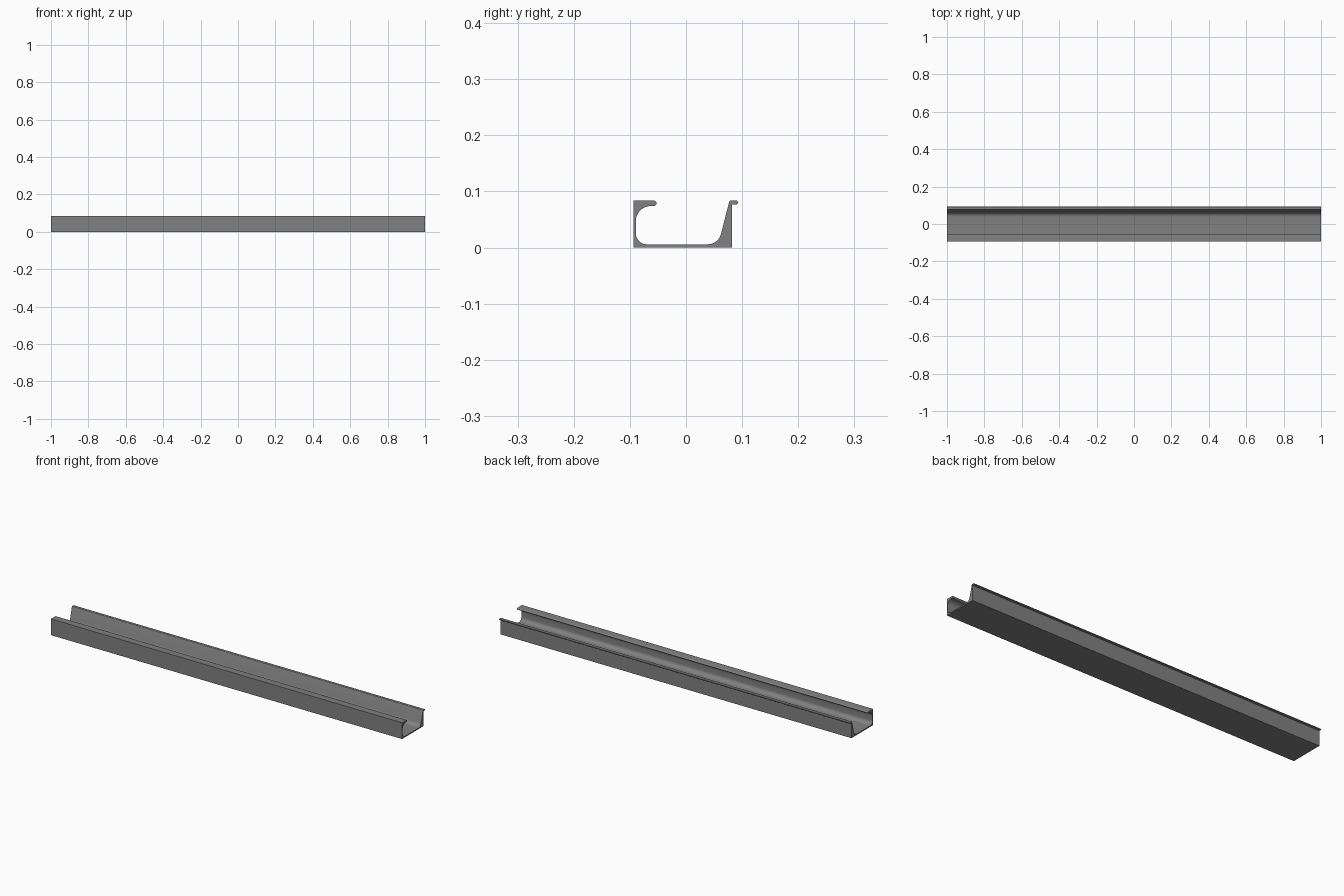
import bpy, bmesh, math

if "Cube" in bpy.data.objects:
    bpy.data.objects.remove(bpy.data.objects["Cube"])

grey = bpy.data.materials.new("aluminium grey")
grey.diffuse_color = (0.22, 0.22, 0.22, 1)
grey.use_nodes = True
grey.node_tree.nodes["Principled BSDF"].inputs["Base Color"].default_value = grey.diffuse_color


def arc(cy, cz, ry, rz, a0, a1, n):
    """Points along an elliptical arc in the cross-section, angles in degrees."""
    pts = []
    for i in range(n + 1):
        a = math.radians(a0 + (a1 - a0) * i / n)
        pts.append((cy + ry * math.cos(a), cz + rz * math.sin(a)))
    return pts


# Cross-section (y, z), counter-clockwise from the lower front corner
profile = [(-0.0935, 0), (0.082, 0)]
profile += [(0.082, 0.077)]                                      # back wall, under the lip
profile += arc(0.0896, 0.0804, 0.0034, 0.0034, -90, 90, 8)       # back lip nose
profile += arc(0.0798, 0.0808, 0.003, 0.003, 90, 166, 4)         # top of sloping wall
profile += arc(0.0385, 0.030, 0.0245, 0.0242, -14, -90, 10)      # back floor fillet
profile += arc(-0.070, 0.0255, 0.0195, 0.0197, -90, -180, 10)    # front floor fillet
profile += arc(-0.0625, 0.0465, 0.027, 0.0275, 180, 90, 12)      # hollow under front lip
profile += arc(-0.0573, 0.0788, 0.0048, 0.0048, -90, 90, 10)     # front lip nose
profile += [(-0.0935, 0.0838)]

# Extrude the section along the full length
bm = bmesh.new()
section = bm.faces.new([bm.verts.new((-1, y, z)) for y, z in profile])
result = bmesh.ops.extrude_face_region(bm, geom=[section], use_keep_orig=True)
for v in result["geom"]:
    if isinstance(v, bmesh.types.BMVert):
        v.co.x = 1
bmesh.ops.recalc_face_normals(bm, faces=bm.faces)

mesh = bpy.data.meshes.new("channel_rail")
bm.to_mesh(mesh)
bm.free()
mesh.materials.append(grey)
rail = bpy.data.objects.new("channel_rail", mesh)
bpy.context.collection.objects.link(rail)

# Smooth curved fillets, crisp corners
bpy.context.view_layer.objects.active = rail
rail.select_set(True)
bpy.ops.object.shade_smooth_by_angle(angle=math.radians(30))
